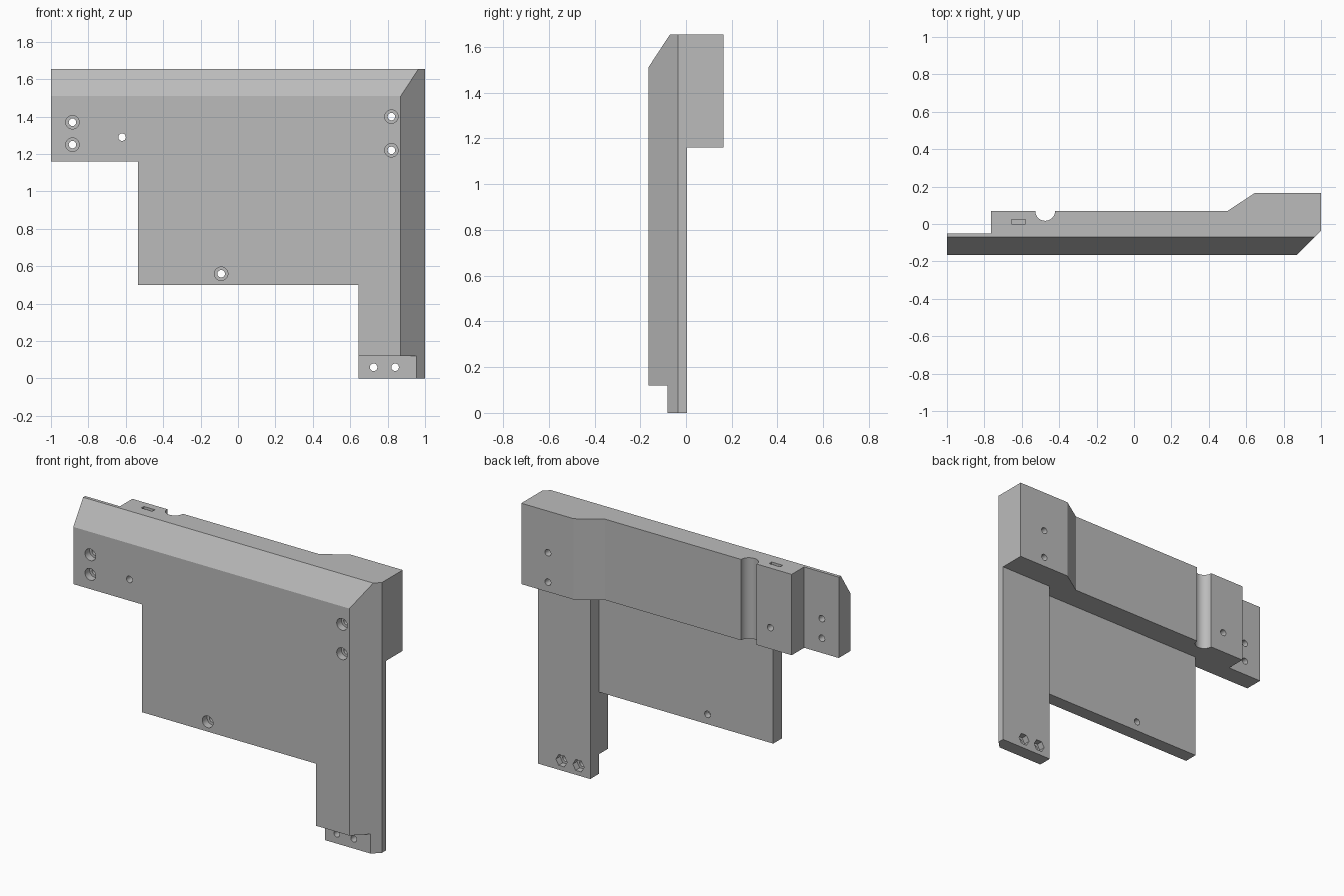
import bpy, bmesh, math
from mathutils import Vector

cube = bpy.data.objects.get("Cube")
if cube:
    bpy.data.objects.remove(cube, do_unlink=True)

grey = bpy.data.materials.new("plain grey")
grey.use_nodes = True
color = (0.5, 0.5, 0.5, 1)
grey.diffuse_color = color
grey.node_tree.nodes["Principled BSDF"].inputs["Base Color"].default_value = color

FRONT, STEP, TOP, BAR = -0.165, -0.08, 1.655, 1.16


def prism(name, points, offset):
    """Extrude a closed 3D outline along an offset vector."""
    bm = bmesh.new()
    face = bm.faces.new([bm.verts.new(p) for p in points])
    ext = bmesh.ops.extrude_face_region(bm, geom=[face])
    moved = [v for v in ext["geom"] if isinstance(v, bmesh.types.BMVert)]
    bmesh.ops.translate(bm, verts=moved, vec=Vector(offset))
    bmesh.ops.recalc_face_normals(bm, faces=bm.faces)
    mesh = bpy.data.meshes.new(name)
    bm.to_mesh(mesh)
    bm.free()
    mesh.materials.append(grey)
    obj = bpy.data.objects.new(name, mesh)
    bpy.context.collection.objects.link(obj)
    return obj


def box(name, x0, x1, y0, y1, z0, z1):
    outline = [(x0, y0, z0), (x1, y0, z0), (x1, y1, z0), (x0, y1, z0)]
    return prism(name, outline, (0, 0, z1 - z0))


def hole(name, x, z, radius, y0, y1, sides=32):
    ring = [math.tau * i / sides for i in range(sides)]
    return prism(name, [(x + radius * math.cos(a), y0, z + radius * math.sin(a))
                        for a in ring], (0, y1 - y0, 0))


def apply_boolean(target, tool, operation):
    mod = target.modifiers.new(operation.lower(), "BOOLEAN")
    mod.operation, mod.solver, mod.object = operation, "EXACT", tool
    bpy.context.view_layer.objects.active = target
    bpy.ops.object.modifier_apply(modifier=mod.name)
    bpy.data.objects.remove(tool, do_unlink=True)


# Top bar with rear block, ramp, round groove and thin end tab
groove = [(-0.475 + 0.053 * math.cos(a), 0.07 - 0.053 * math.sin(a))
          for a in [math.pi * i / 20 for i in range(21)]]
profile = [(-1, FRONT), (1, FRONT), (1, 0.165), (0.645, 0.165), (0.5, 0.07),
           *groove, (-0.765, 0.07), (-0.765, -0.05), (-1, -0.05)]
bracket = prism("bracket_plate", [(x, y, BAR) for x, y in profile], (0, 0, TOP - BAR))

# Front panel, side post and thin foot
for part in (box("front_panel", -0.535, 0.7, FRONT, STEP, 0.5, BAR + 0.1),
             box("side_post", 0.645, 1, FRONT, 0.005, 0, BAR + 0.05)):
    apply_boolean(bracket, part, "UNION")

cutters = [
    # Foot step, sloped top edge, bevelled side and top slot
    box("foot_cut", 0.6, 1.1, -0.3, STEP, -0.1, 0.12),
    prism("slope_cut", [(-1.1, FRONT, 1.51), (-1.1, -0.07, TOP),
                        (-1.1, -0.004, 1.755), (-1.1, -0.4, 1.755),
                        (-1.1, -0.4, 1.152)], (2.3, 0, 0)),
    prism("side_cut", [(0.77, -0.265, -0.1), (1.1, 0.065, -0.1),
                       (1.1, -0.265, -0.1)], (0, 0, 2)),
    box("slot_cut", -0.655, -0.58, 0, 0.025, 1.59, 1.7),
]
# Counterbored bolt holes
for x, z in [(-0.885, 1.37), (-0.885, 1.25), (0.82, 1.4), (0.82, 1.22), (-0.09, 0.56)]:
    cutters += [hole("bolt_hole", x, z, 0.02, -0.3, 0.3),
                hole("bolt_recess", x, z, 0.036, -0.3, FRONT + 0.045)]
# Plain pin hole, and foot holes with hexagonal rear recesses
cutters.append(hole("pin_hole", -0.62, 1.29, 0.02, -0.3, 0.3))
for x in (0.725, 0.84):
    cutters += [hole("foot_hole", x, 0.06, 0.02, -0.3, 0.3),
                hole("nut_recess", x, 0.06, 0.038, -0.035, 0.3, 6)]
for cutter in cutters:
    apply_boolean(bracket, cutter, "DIFFERENCE")

bpy.ops.object.select_all(action="DESELECT")
bracket.select_set(True)
bpy.context.view_layer.objects.active = bracket
bpy.ops.object.shade_smooth_by_angle(angle=math.radians(30))
